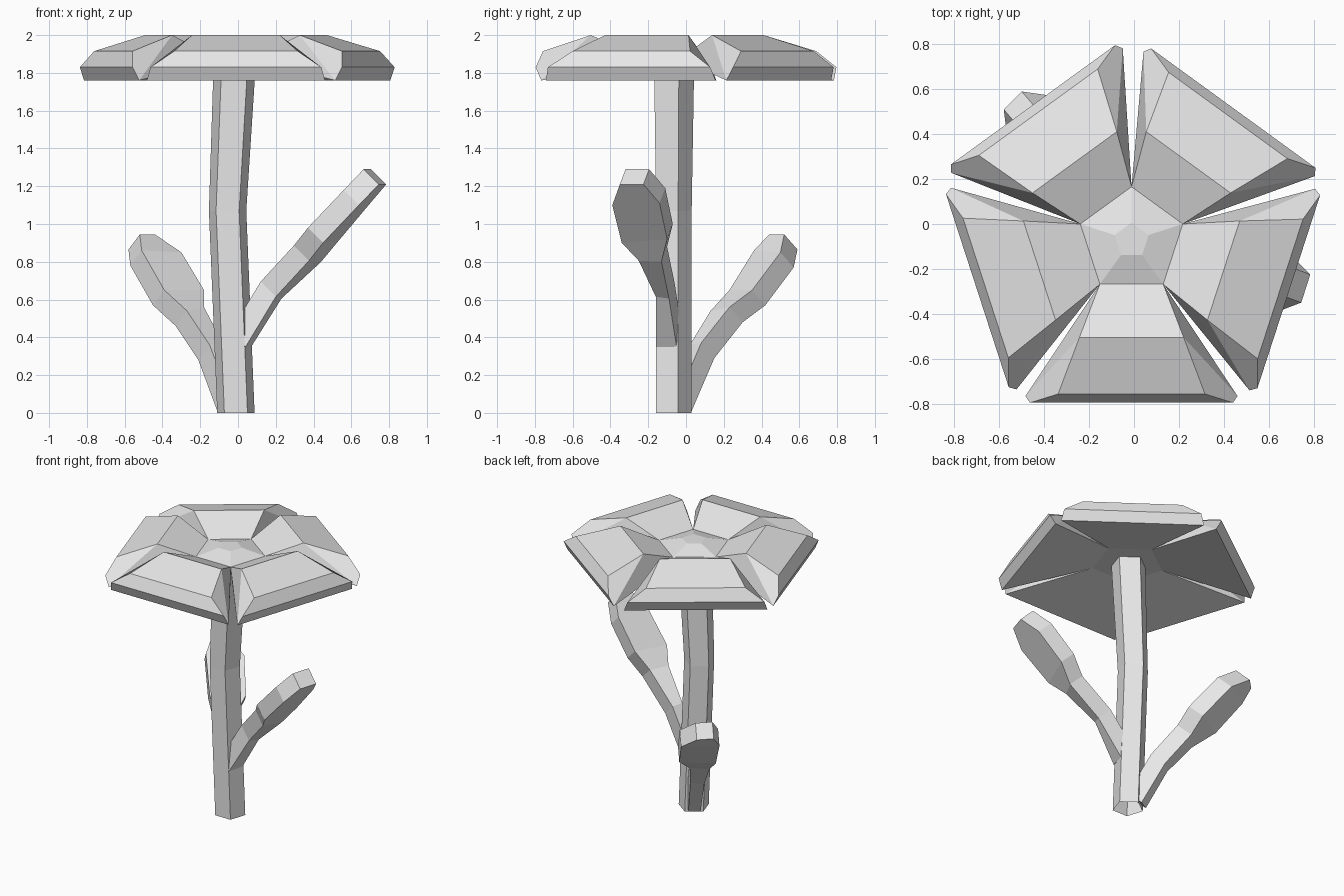
import bpy
from math import sin, cos, radians
from mathutils import Vector

cube = bpy.data.objects.get("Cube")
if cube:
    bpy.data.objects.remove(cube, do_unlink=True)

GREY = (0.8, 0.8, 0.8, 1)
mat = bpy.data.materials.new("plain_grey")
mat.use_nodes = True
mat.diffuse_color = GREY
mat.node_tree.nodes["Principled BSDF"].inputs["Base Color"].default_value = GREY

CX, CY = -0.011, -0.074  # axis of the stem and flower


def make(name, verts, faces):
    mesh = bpy.data.meshes.new(name)
    mesh.from_pydata(verts, [], faces)
    mesh.materials.append(mat)
    obj = bpy.data.objects.new(name, mesh)
    bpy.context.collection.objects.link(obj)
    # consistent outward normals
    bpy.context.view_layer.objects.active = obj
    obj.select_set(True)
    bpy.ops.object.mode_set(mode='EDIT')
    bpy.ops.mesh.select_all(action='SELECT')
    bpy.ops.mesh.normals_make_consistent(inside=False)
    bpy.ops.object.mode_set(mode='OBJECT')
    obj.select_set(False)


def ring(x, y, z, r):
    return [(x + r * cos(radians(90 + 72 * i)),
             y + r * sin(radians(90 + 72 * i)), z) for i in range(5)]


def loft(rings, n, cap_start=True):
    """Join rings of n points each into a tube with a closed far end."""
    verts = [p for r in rings for p in r]
    faces = [(k * n + i, k * n + (i + 1) % n, (k + 1) * n + (i + 1) % n, (k + 1) * n + i)
             for k in range(len(rings) - 1) for i in range(n)]
    last = (len(rings) - 1) * n
    faces.append(tuple(range(last, last + n)))
    if cap_start:
        faces.append(tuple(range(n)))
    return verts, faces


# Stem: five-sided, bent sideways at mid height, open at the foot
stem = [ring(CX, CY, 0, 0.104), ring(-0.055, CY, 1.07, 0.104), ring(-0.016, CY, 1.88, 0.118)]
make("stem", *loft(stem, 5, cap_start=False))

# Flower centre: raised five-sided button
make("flower_center", *loft([ring(CX, CY, 1.86, 0.24), ring(CX, CY, 1.90, 0.24),
                             ring(CX, CY, 1.94, 0.08)], 5))

# Petals: (distance from axis, half width, height) from inner top round to inner bottom
PROFILE = [(0.194, 0.141, 1.90), (0.431, 0.232, 2.0), (0.683, 0.327, 1.915),
           (0.722, 0.452, 1.83), (0.692, 0.472, 1.76), (0.194, 0.141, 1.86)]


def petal(name, angle, stretch, shift=0):
    a = radians(angle)
    out, side = Vector((cos(a), sin(a), 0)), Vector((-sin(a), cos(a), 0))
    rows = []
    for i, (r, w, z) in enumerate(PROFILE):
        mid = Vector((CX, CY, z)) + out * r
        if i in (2, 3, 4):
            mid += out * r * (stretch - 1) + side * shift
        rows.append((mid - side * w, mid + side * w))
    n = len(rows)
    verts = [p[0] for p in rows] + [p[1] for p in rows]
    faces = [(i, (i + 1) % n, n + (i + 1) % n, n + i) for i in range(n)]
    # flanks: inner and outer quads
    for o in (0, n):
        faces += [(o, o + 1, o + 4, o + 5), (o + 1, o + 2, o + 3, o + 4)]
    make(name, verts, faces)


petal("front_petal", -90, 1.0)
petal("left_petal", -18, 1.02)
petal("back_left_petal", 54, 1.03, -0.02)
petal("back_right_petal", 126, 1.035)
petal("right_petal", 198, 1.0)


# Leaves: pairs of edge points along the blade, thickened along one direction
def leaf(name, edge_a, edge_b, thick):
    t = Vector(thick)
    sections = []
    for a, b in zip(edge_a, edge_b):
        a, b = Vector(a), Vector(b)
        sections.append([a, b, b + t, a + t])
    make(name, *loft(sections, 4))


leaf("left_leaf",
     [(0.04, -0.16, 0.35), (0.20, -0.16, 0.615), (0.375, -0.25, 0.805),
      (0.45, -0.34, 0.90), (0.64, -0.39, 1.10), (0.745, -0.35, 1.21)],
     [(0.07, -0.05, 0.35), (0.23, -0.09, 0.605), (0.44, -0.13, 0.80),
      (0.54, -0.10, 0.92), (0.70, -0.14, 1.11), (0.785, -0.225, 1.21)],
     (-0.08, 0.03, 0.08))

leaf("right_leaf",
     [(-0.05, -0.08, 0.09), (-0.15, 0.02, 0.36), (-0.27, 0.13, 0.54),
      (-0.39, 0.23, 0.65), (-0.51, 0.36, 0.86), (-0.52, 0.44, 0.945)],
     [(0.02, -0.04, 0.09), (-0.08, 0.08, 0.37), (-0.18, 0.23, 0.56),
      (-0.18, 0.35, 0.65), (-0.30, 0.50, 0.85), (-0.44, 0.52, 0.945)],
     (-0.06, 0.07, -0.08))
